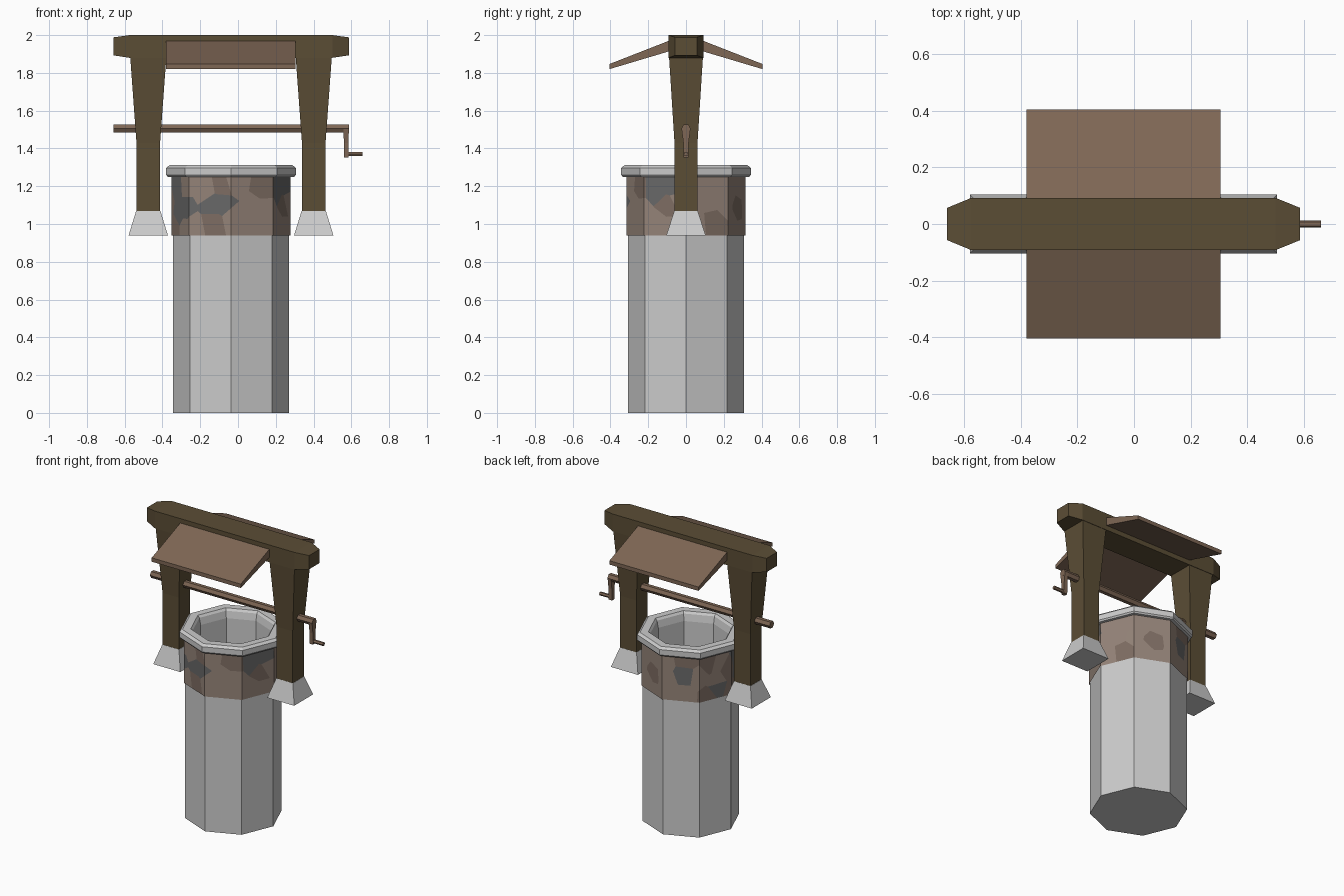
import bpy, bmesh, math, random
from mathutils import Vector

if "Cube" in bpy.data.objects:
    bpy.data.objects.remove(bpy.data.objects["Cube"])

CX = -0.037  # shared centre of shaft and frame


def mat(name, r, g, b):
    m = bpy.data.materials.new(name)
    m.diffuse_color = (r, g, b, 1)
    m.use_nodes = True
    m.node_tree.nodes["Principled BSDF"].inputs["Base Color"].default_value = m.diffuse_color
    return m


beam_wood = mat("dark_wood", 0.105, 0.075, 0.036)
roof_wood = mat("brown_wood", 0.21, 0.135, 0.09)
stones = [mat("stone_tan", 0.30, 0.23, 0.19), mat("stone_grey", 0.14, 0.14, 0.14),
          mat("stone_brown", 0.21, 0.155, 0.125)]


def finish(name, bm, mats=(), recalc=True):
    if recalc:
        bmesh.ops.recalc_face_normals(bm, faces=bm.faces)
    me = bpy.data.meshes.new(name)
    bm.to_mesh(me)
    bm.free()
    for m in mats:
        me.materials.append(m)
    ob = bpy.data.objects.new(name, me)
    bpy.context.collection.objects.link(ob)
    return ob


def loft(name, rings, mats=(), closed=False):
    """Skin equal-length rings; cap the ends, or close the loop."""
    bm = bmesh.new()
    vs = [[bm.verts.new(p) for p in r] for r in rings]
    n = len(vs[0])
    pairs = list(zip(vs, vs[1:] + vs[:1] if closed else vs[1:]))
    for a, b in pairs:
        for i in range(n):
            j = (i + 1) % n
            bm.faces.new((a[i], a[j], b[j], b[i]))
    if not closed:
        bm.faces.new(vs[0])
        bm.faces.new(vs[-1])
    return finish(name, bm, mats)


def octagon(r, z):
    return [(CX + r * math.cos(k * math.pi / 4), r * math.sin(k * math.pi / 4), z) for k in range(8)]


def rect_z(x, hx, hy, z):
    return [(x + a * hx, b * hy, z) for a, b in ((-1, -1), (1, -1), (1, 1), (-1, 1))]


def rect_x(x, hy, z0, z1):
    return [(x, -hy, z0), (x, hy, z0), (x, hy, z1), (x, -hy, z1)]


# hollow stone shaft with a floor, and the chamfered rim
loft("well_shaft", [octagon(r, z) for r, z in
     ((0.25, 0.04), (0.25, 1.25), (0.308, 1.25), (0.308, 0))])
loft("well_rim", [octagon(r, z) for r, z in
     ((0.335, 1.25), (0.343, 1.26), (0.343, 1.297), (0.325, 1.312),
      (0.272, 1.312), (0.26, 1.297), (0.25, 1.25))], closed=True)


def clip(poly, p, n):
    """Keep the part of a 2D polygon where (q - p).n <= 0."""
    out = []
    for a, b in zip(poly, poly[1:] + poly[:1]):
        da, db = (a - p).dot(n), (b - p).dot(n)
        if da <= 0:
            out.append(a)
        if da * db < 0:
            out.append(a.lerp(b, da / (da - db)))
    return out


# irregular stone cladding: a cell pattern wrapped round the octagon
def stone_band(r, z0, z1):
    random.seed(5)
    side = 2 * r * math.sin(math.pi / 8)
    total, cols, rows = side * 8, 16, 3
    seeds = []
    for c in range(cols):
        for k in range(rows):
            u = (c + 0.5 * (k % 2) + random.uniform(0.05, 0.75)) * total / cols
            v = z0 + (k + random.uniform(0.15, 0.85)) * (z1 - z0) / rows
            seeds.append((Vector((u, v)), random.choice((0, 0, 1, 2))))
    cells = [(s + Vector((d, 0)), m) for s, m in seeds for d in (-total, 0, total)]
    corners = [Vector(p) for p in octagon(r, 0)]
    bm = bmesh.new()
    for f in range(8):
        a, b = corners[f], corners[(f + 1) % 8]
        u0, u1 = f * side, (f + 1) * side
        near = [c for c in cells if u0 - 0.4 < c[0].x < u1 + 0.4]
        for s, m in near:
            poly = [Vector(p) for p in ((u0, z0), (u1, z0), (u1, z1), (u0, z1))]
            for t, _ in near:
                if t is not s and poly:
                    poly = clip(poly, (s + t) / 2, t - s)
            if len(poly) > 2:
                pts = [a.lerp(b, (q.x - u0) / side) + Vector((0, 0, q.y)) for q in poly]
                bm.faces.new([bm.verts.new(p) for p in pts]).material_index = m
    bmesh.ops.remove_doubles(bm, verts=bm.verts, dist=0.0005)
    finish("stone_band", bm, stones, recalc=False)


stone_band(0.314, 0.94, 1.252)

# posts flaring up to the beam, on tapered stone feet
for label, s in (("left", -1), ("right", 1)):
    x = CX + s * 0.438
    loft(label + "_post", [rect_z(x, 0.0625, 0.061, 1.06), rect_z(x, 0.0625, 0.061, 1.43),
                           rect_z(x, 0.096, 0.09, 1.89)], [beam_wood])
    loft(label + "_foot", [rect_z(x, 0.104, 0.104, 0.94), rect_z(x, 0.064, 0.062, 1.07)])

# top beam with tapered ends
loft("top_beam", [rect_x(-0.66, 0.057, 1.893, 1.988), rect_x(-0.575, 0.092, 1.88, 2.0),
                  rect_x(0.50, 0.092, 1.88, 2.0), rect_x(0.587, 0.057, 1.893, 1.988)], [beam_wood])

# two sloping roof boards
for label, s in (("front", -1), ("back", 1)):
    prof = ((0.07, 1.978), (0.405, 1.847), (0.405, 1.82), (0.07, 1.92))
    loft(label + "_roof_board", [[(x, s * y, z) for y, z in prof] for x in (-0.38, 0.305)], [roof_wood])

# winding axle, crank arm and handle


def rod(name, x0, x1, z, r):
    loft(name, [[(x, r * math.cos(k * math.pi / 3), z + r * math.sin(k * math.pi / 3))
                 for k in range(6)] for x in (x0, x1)], [roof_wood])


rod("axle", -0.66, 0.587, 1.505, 0.025)
loft("crank_arm", [rect_z(0.573, 0.013, 0.013, 1.352), rect_z(0.573, 0.013, 0.014, 1.43),
                   rect_z(0.573, 0.0135, 0.024, 1.505)], [roof_wood])
rod("crank_handle", 0.58, 0.66, 1.37, 0.0125)
